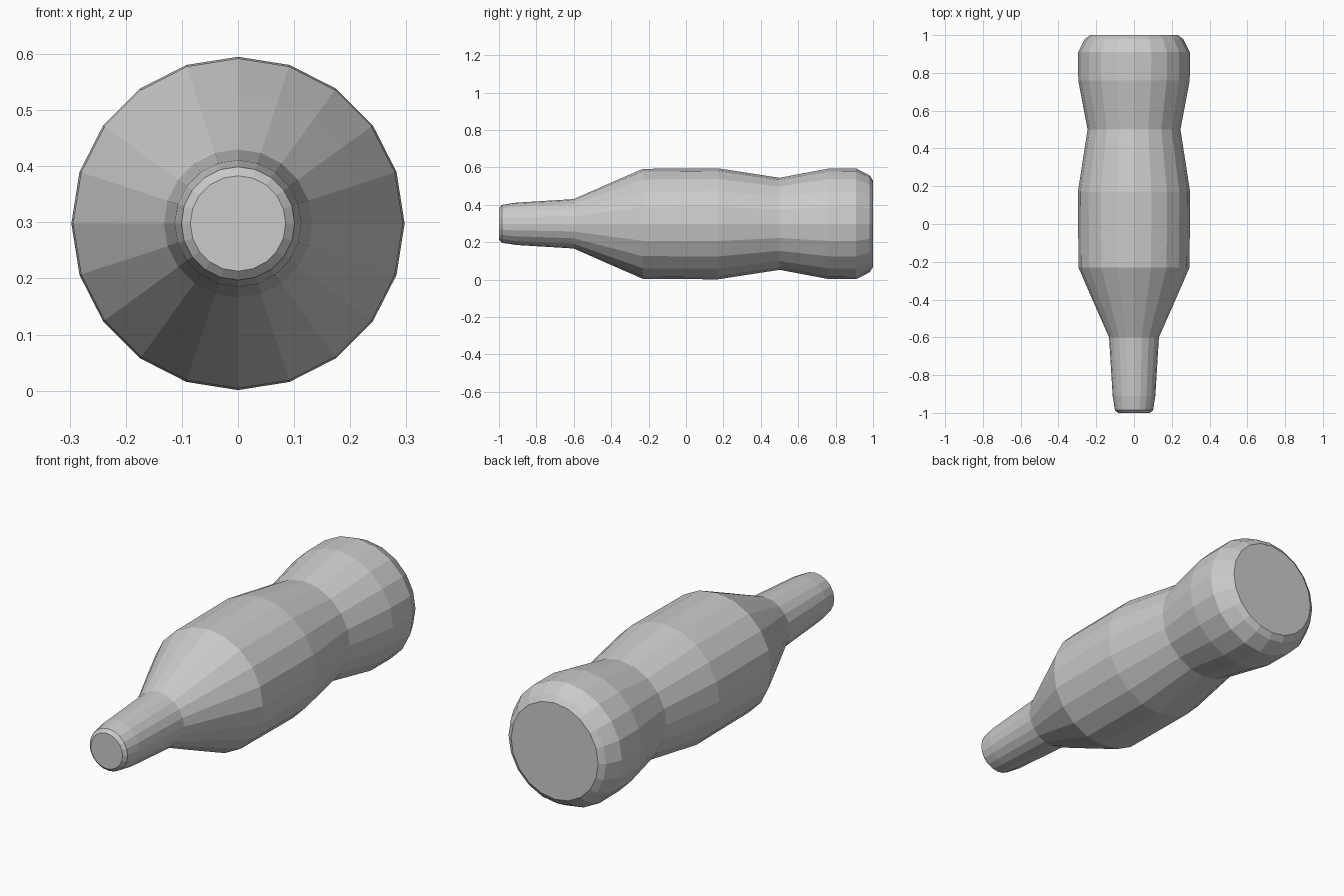
import bpy, bmesh
from math import sin, cos, pi

if "Cube" in bpy.data.objects:
    bpy.data.objects.remove(bpy.data.objects["Cube"])

AXIS_Z = 0.298  # height of the long axis


def turned_part(name, profile, sides, cap_start=False, cap_end=False):
    """Turn (y, radius) points around the long axis into a flat-shaded part."""
    bm = bmesh.new()
    rings = []
    for y, r in profile:
        ring = [bm.verts.new((r * sin(2 * pi * i / sides), y,
                              AXIS_Z + r * cos(2 * pi * i / sides)))
                for i in range(sides)]
        rings.append(ring)
    for a, b in zip(rings, rings[1:]):
        for i in range(sides):
            j = (i + 1) % sides
            bm.faces.new((a[i], a[j], b[j], b[i]))
    if cap_start:
        bm.faces.new(rings[0])
    if cap_end:
        bm.faces.new(rings[-1])
    bmesh.ops.recalc_face_normals(bm, faces=bm.faces)
    # Open shells: make sure the sides face away from the axis
    bm.normal_update()
    f = bm.faces[:][0]
    c = f.calc_center_median()
    if f.normal.x * c.x + f.normal.z * (c.z - AXIS_Z) < 0:
        bmesh.ops.reverse_faces(bm, faces=bm.faces)
    mesh = bpy.data.meshes.new(name)
    bm.to_mesh(mesh)
    bm.free()
    obj = bpy.data.objects.new(name, mesh)
    bpy.context.collection.objects.link(obj)
    return obj


# Slim nozzle with a slightly rounded tip
turned_part("nozzle", [(-1.0, 0.085), (-0.985, 0.101), (-0.91, 0.113),
                       (-0.6, 0.132)], 20, cap_start=True)

# Main barrel: cone shoulder, straight middle, tapering to the waist
turned_part("barrel", [(-0.6, 0.132), (-0.38, 0.229), (-0.23, 0.294),
                       (0.17, 0.297), (0.5, 0.246)], 20)

# Flared rear cap with a bevelled flat end
turned_part("rear_cap", [(0.5, 0.246), (0.76, 0.295), (0.91, 0.296),
                         (0.98, 0.26), (1.0, 0.232)], 20, cap_end=True)
